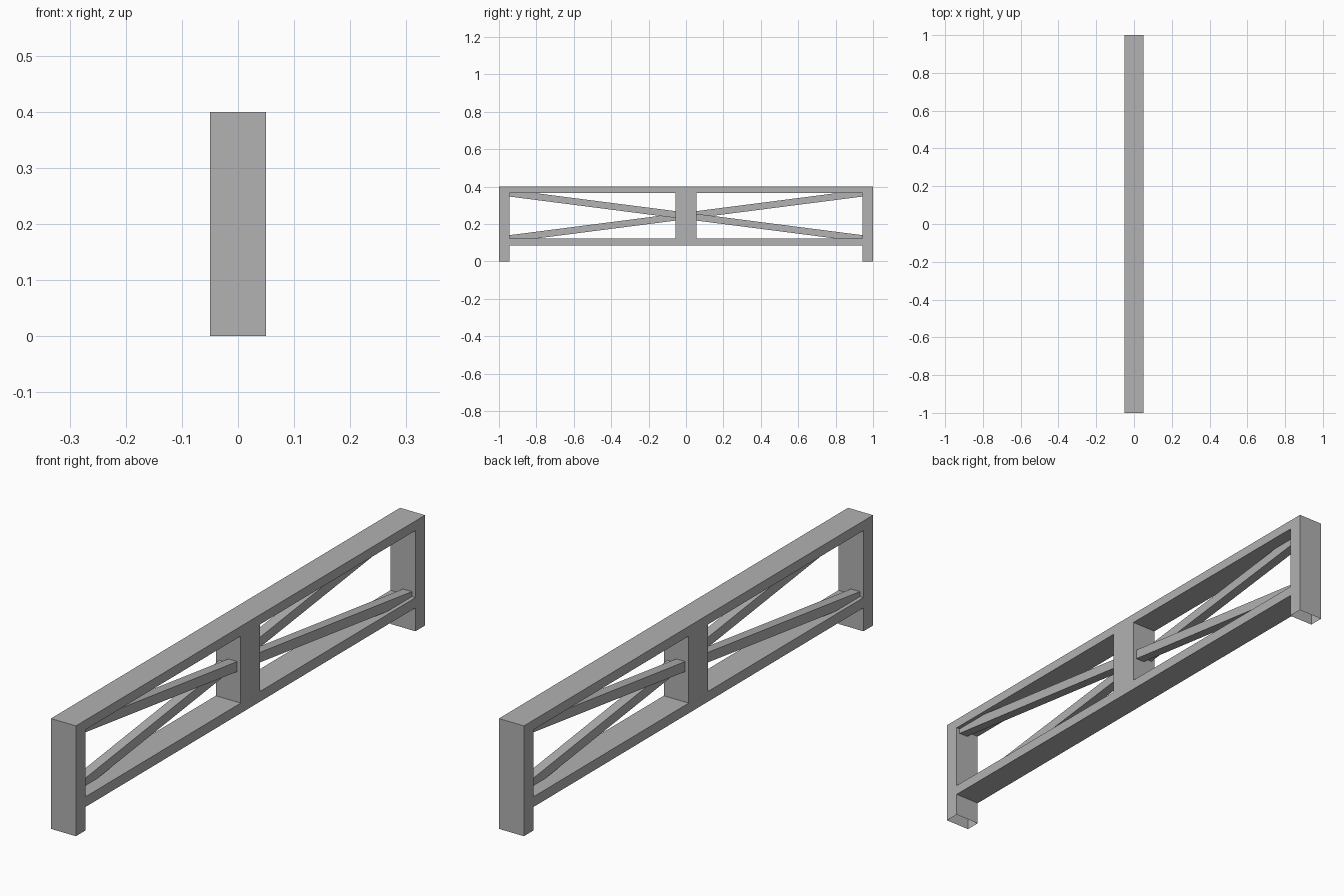
import bpy
import bmesh
import math
from mathutils import Matrix

if "Cube" in bpy.data.objects:
    bpy.data.objects.remove(bpy.data.objects["Cube"], do_unlink=True)

# Single grey finish
grey = bpy.data.materials.new("plain_grey")
grey.use_nodes = True
colour = (0.445, 0.445, 0.445, 1)
grey.diffuse_color = colour
grey.node_tree.nodes["Principled BSDF"].inputs["Base Color"].default_value = colour

HALF_W = 0.05
POST = 0.945            # inner face of the end posts
RAIL_LOW, RAIL_HIGH = 0.122, 0.365


def add_object(name, bm):
    bmesh.ops.recalc_face_normals(bm, faces=bm.faces)
    mesh = bpy.data.meshes.new(name)
    bm.to_mesh(mesh)
    bm.free()
    mesh.materials.append(grey)
    obj = bpy.data.objects.new(name, mesh)
    bpy.context.scene.collection.objects.link(obj)
    return obj


# Frame: end posts, centre post and two rails in one shell, feet open below
ys = [-1, -POST, -0.056, 0.056, POST, 1]
zs = [0, 0.085, RAIL_LOW, RAIL_HIGH, 0.4]
rows = ["#...#", "#####", "#.#.#", "#####"]   # bottom to top


def filled(i, j):
    return 0 <= j < len(rows) and 0 <= i < len(rows[j]) and rows[j][i] == "#"


bm = bmesh.new()


def quad(points):
    bm.faces.new([bm.verts.new(p) for p in points])


for j in range(len(rows)):
    for i in range(len(rows[j])):
        if not filled(i, j):
            continue
        corners = [(ys[i], zs[j]), (ys[i + 1], zs[j]),
                   (ys[i + 1], zs[j + 1]), (ys[i], zs[j + 1])]
        for x in (-HALF_W, HALF_W):
            quad([(x, y, z) for y, z in corners])
        neighbours = [(i, j - 1), (i + 1, j), (i, j + 1), (i - 1, j)]
        for k, cell in enumerate(neighbours):
            if filled(*cell) or cell[1] < 0:
                continue
            a, b = corners[k], corners[(k + 1) % 4]
            quad([(-HALF_W, *a), (HALF_W, *a), (HALF_W, *b), (-HALF_W, *b)])
bmesh.ops.remove_doubles(bm, verts=bm.verts, dist=0.0001)
add_object("truss_frame", bm)

# Diagonal braces, side by side, crossing at the centre post
SIZE = 0.036
mid_z = (RAIL_LOW + RAIL_HIGH) / 2
angle = math.atan2((RAIL_HIGH - RAIL_LOW) / 2, POST)
for name, side in (("left_brace", 1), ("right_brace", -1)):
    bm = bmesh.new()
    bmesh.ops.create_cube(bm, size=1, matrix=(
        Matrix.Translation((side * SIZE / 2, 0, mid_z))
        @ Matrix.Rotation(-side * angle, 4, "X")
        @ Matrix.Diagonal((SIZE, 1.94, SIZE, 1))))
    add_object(name, bm)
